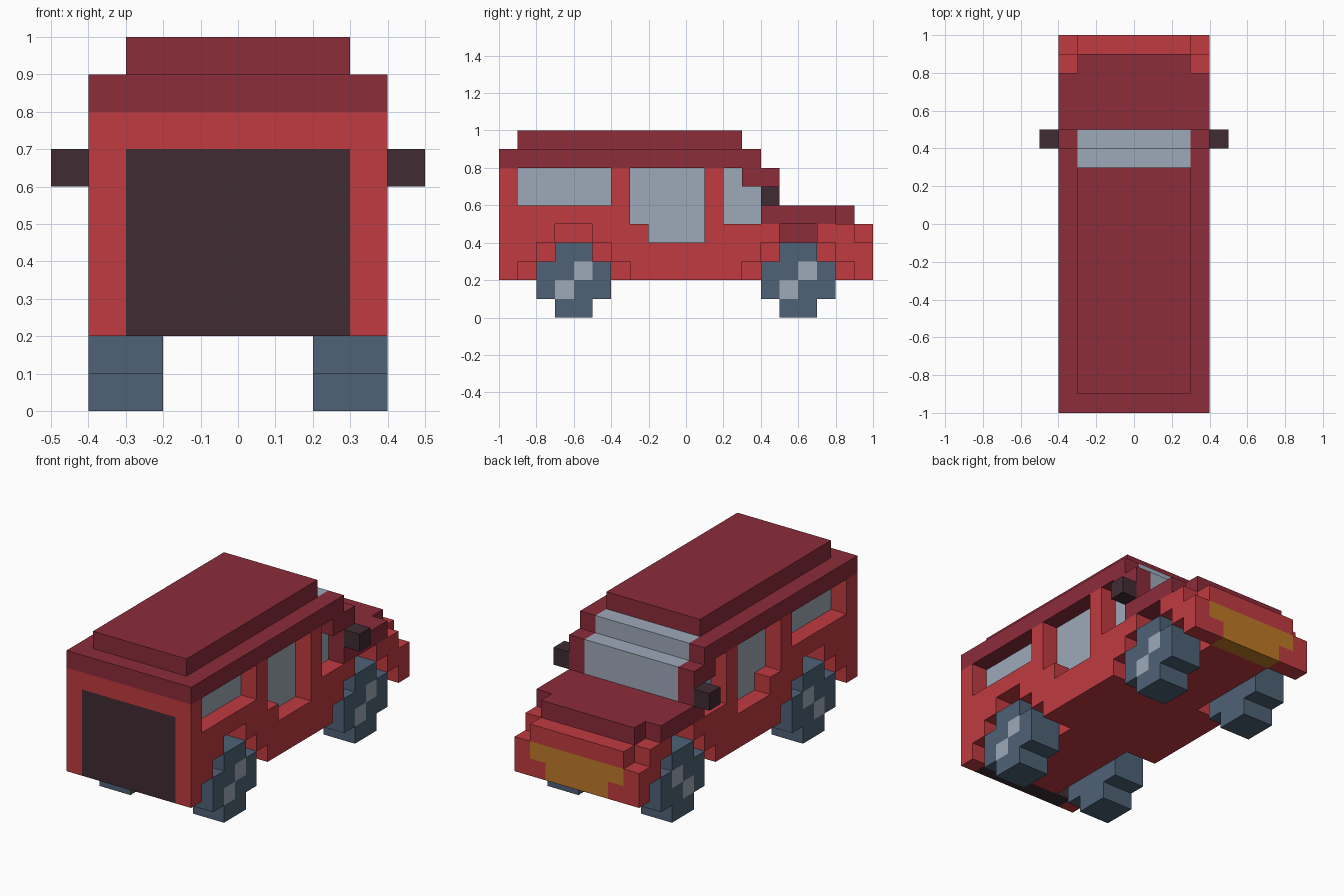
import bpy, bmesh, math

cube = bpy.data.objects.get("Cube")
if cube:
    bpy.data.objects.remove(cube, do_unlink=True)

U = 0.1  # size of one block


def material(name, hex_code):
    def lin(c):
        return c / 12.92 if c <= 0.04045 else ((c + 0.055) / 1.055) ** 2.4
    rgb = [lin(int(hex_code[i:i + 2], 16) / 255) for i in (0, 2, 4)]
    m = bpy.data.materials.new(name)
    m.diffuse_color = (*rgb, 1)
    m.use_nodes = True
    bsdf = m.node_tree.nodes["Principled BSDF"]
    bsdf.inputs["Base Color"].default_value = (*rgb, 1)
    bsdf.inputs["Roughness"].default_value = 0.8
    return m


RED = material("red paint", "C03B41")
MAROON = material("dark red paint", "8C2C3A")
GLASS = material("pale glass", "9EA9B9")
TYRE = material("slate tyre", "4E6276")
DARK = material("dark trim", "402C34")
ORANGE = material("orange grille", "BE7A28")

cells = {}   # block position -> part name
parts = {}   # part name -> material


def fill(part, mat, x, y, z):
    """Fill a block range on both sides of the centre plane; part None carves."""
    for i in range(*x):
        for j in range(*y):
            for k in range(*z):
                for ii in (i, -1 - i):
                    if part:
                        cells[ii, j, k] = part
                    else:
                        cells.pop((ii, j, k), None)
    if part:
        parts[part] = mat


# Cabin, nose and bumper
fill("body", RED, (0, 4), (-10, 4), (2, 8))
fill("body", RED, (0, 4), (4, 9), (2, 5))
fill("body", RED, (0, 4), (9, 10), (2, 4))
fill("body", RED, (0, 3), (9, 10), (4, 5))

# Stepped roof
fill("roof_rim", MAROON, (0, 4), (-10, 4), (8, 9))
fill("roof_top", MAROON, (0, 3), (-9, 3), (9, 10))

# Bonnet, with its inner block showing above the front wheels
fill("bonnet", MAROON, (0, 4), (4, 8), (5, 6))
fill("bonnet", MAROON, (0, 3), (8, 9), (5, 6))
fill("bonnet", MAROON, (0, 2), (5, 7), (4, 5))

# Windscreen and its pillars
fill("windscreen_pillars", MAROON, (3, 4), (3, 5), (7, 8))
fill("windscreen_pillars", MAROON, (3, 4), (4, 5), (6, 7))
fill("windscreen", GLASS, (0, 3), (3, 4), (8, 9))
fill("windscreen", GLASS, (0, 3), (4, 5), (6, 8))

# Side windows, sunk one block into the flanks
for name, y, z in (("rear_windows", (-9, -4), (6, 8)),
                   ("middle_windows", (-3, 1), (5, 8)),
                   ("middle_windows", (-2, 1), (4, 5)),
                   ("front_windows", (2, 4), (5, 7)),
                   ("front_windows", (2, 3), (7, 8))):
    fill(None, None, (3, 4), y, z)
    fill(name, GLASS, (2, 3), y, z)

# Tailgate panel, grille and mirrors
fill("tailgate", DARK, (0, 3), (-10, -9), (2, 7))
fill("grille", ORANGE, (0, 3), (9, 10), (3, 4))
fill("grille", ORANGE, (0, 2), (9, 10), (2, 3))
fill("mirrors", DARK, (4, 5), (4, 5), (6, 7))

# Wheel arches, wheels and hub spots
for end, c in (("rear", -6), ("front", 6)):
    for half, z in ((3, 2), (2, 3), (1, 4)):
        fill(None, None, (2, 4), (c - half, c + half), (z, z + 1))
    for half, z in ((1, (0, 1)), (2, (1, 3)), (1, (3, 4))):
        fill(end + "_wheels", TYRE, (2, 4), (c - half, c + half), z)
    fill(end + "_hubs", GLASS, (3, 4), (c, c + 1), (2, 3))
    fill(end + "_hubs", GLASS, (3, 4), (c - 1, c), (1, 2))

# Skin the exposed block faces of each part and merge the flat areas
for name, mat in parts.items():
    bm = bmesh.new()
    for cell, part in cells.items():
        if part != name:
            continue
        for axis in range(3):
            for side in (0, 1):
                near = list(cell)
                near[axis] += 2 * side - 1
                if tuple(near) in cells:
                    continue
                a, b = (axis + 1) % 3, (axis + 2) % 3
                ring = []
                for da, db in ((0, 0), (1, 0), (1, 1), (0, 1)):
                    p = list(cell)
                    p[axis] += side
                    p[a] += da
                    p[b] += db
                    ring.append(bm.verts.new([v * U for v in p]))
                bm.faces.new(ring if side else ring[::-1])
    bmesh.ops.remove_doubles(bm, verts=bm.verts, dist=0.001)
    bmesh.ops.dissolve_limit(bm, angle_limit=math.radians(1),
                             verts=bm.verts, edges=bm.edges)
    mesh = bpy.data.meshes.new(name)
    bm.to_mesh(mesh)
    bm.free()
    mesh.materials.append(mat)
    bpy.context.collection.objects.link(bpy.data.objects.new(name, mesh))
